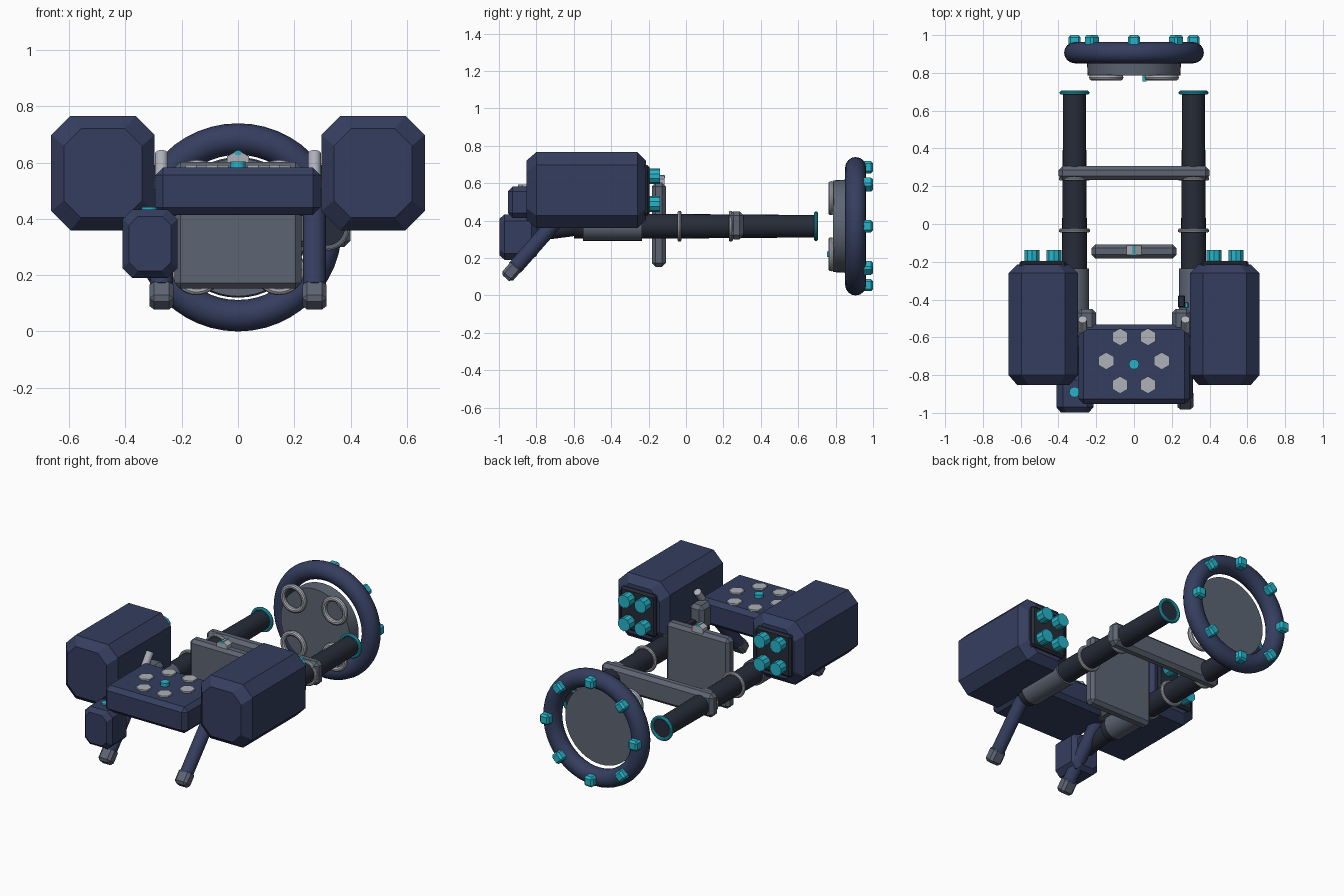
import bpy, bmesh, math
from mathutils import Vector, Matrix

if "Cube" in bpy.data.objects:
    bpy.data.objects.remove(bpy.data.objects["Cube"])


def material(name, rgb):
    m = bpy.data.materials.new(name)
    m.diffuse_color = (*rgb, 1)
    m.use_nodes = True
    m.node_tree.nodes["Principled BSDF"].inputs["Base Color"].default_value = m.diffuse_color
    return m


NAVY = material("navy", (0.035, 0.048, 0.115))
DARK = material("dark", (0.02, 0.025, 0.04))
CYAN = material("cyan", (0.02, 0.45, 0.58))
GREY = material("grey", (0.11, 0.13, 0.17))
LIGHT = material("light", (0.42, 0.44, 0.49))


def finish(name, bm, mat, matrix=Matrix(), smooth=False):
    bmesh.ops.recalc_face_normals(bm, faces=bm.faces[:])
    me = bpy.data.meshes.new(name)
    bm.to_mesh(me)
    bm.free()
    ob = bpy.data.objects.new(name, me)
    bpy.context.collection.objects.link(ob)
    me.materials.append(mat)
    ob.matrix_world = matrix
    if smooth:
        bpy.ops.object.select_all(action='DESELECT')
        ob.select_set(True)
        bpy.context.view_layer.objects.active = ob
        bpy.ops.object.shade_smooth_by_angle(angle=math.radians(35))
    return ob


def box(name, center, size, bevel, mat, rot=Matrix()):
    bm = bmesh.new()
    bmesh.ops.create_cube(bm, size=1)
    bmesh.ops.scale(bm, vec=size, verts=bm.verts)
    if bevel:
        bmesh.ops.bevel(bm, geom=bm.edges[:], offset=bevel, segments=1, affect='EDGES')
    return finish(name, bm, mat, Matrix.Translation(center) @ rot)


def rod(name, p, q, r1, mat, r2=None, sides=24):
    p, q = Vector(p), Vector(q)
    d = q - p
    bm = bmesh.new()
    bmesh.ops.create_cone(bm, cap_ends=True, segments=sides, radius1=r1,
                          radius2=r1 if r2 is None else r2, depth=d.length)
    rot = Matrix() if d.normalized().z > 0.999 else d.to_track_quat('Z', 'Y').to_matrix().to_4x4()
    return finish(name, bm, mat, Matrix.Translation((p + q) / 2) @ rot, sides > 8)


def ring(name, center, major, minor, mat, seg=32, sub=10):
    # hoop around the y axis
    bm = bmesh.new()
    rows = []
    for i in range(seg):
        a = 2 * math.pi * i / seg
        row = []
        for j in range(sub):
            b = 2 * math.pi * j / sub
            r = major + minor * math.cos(b)
            row.append(bm.verts.new((r * math.cos(a), minor * math.sin(b), r * math.sin(a))))
        rows.append(row)
    for i in range(seg):
        for j in range(sub):
            n, k = rows[(i + 1) % seg], (j + 1) % sub
            bm.faces.new((rows[i][j], rows[i][k], n[k], n[j]))
    return finish(name, bm, mat, Matrix.Translation(center), True)


def pod(name, center, w, h, chamfer, inset, ys, mat):
    # octagonal body along y, narrowed at both ends
    bm = bmesh.new()
    loops = []
    for y, k in zip(ys, (inset, 0, 0, inset)):
        a, b, c = w / 2 - k, h / 2 - k, chamfer * (0.9 if k else 1)
        pts = [(a, b - c), (a - c, b), (c - a, b), (-a, b - c),
               (-a, c - b), (c - a, -b), (a - c, -b), (a, c - b)]
        loops.append([bm.verts.new((x, y, z)) for x, z in pts])
    for l, m in zip(loops, loops[1:]):
        for i in range(8):
            j = (i + 1) % 8
            bm.faces.new((l[i], l[j], m[j], m[i]))
    bm.faces.new(loops[0])
    bm.faces.new(loops[-1])
    return finish(name, bm, mat, Matrix.Translation(center))


# Rear wheel: hoop, inner disc, blocks and front rings
ring("rear_hoop", (0, 0.907, 0.37), 0.314, 0.056, NAVY, 48, 16)
rod("rear_disc", (0, 0.785, 0.37), (0, 0.87, 0.37), 0.245, GREY, 0.25, 48)
for i in range(8):
    a = math.pi * i / 4
    box("hoop_block", (0.315 * math.cos(a), 0.965, 0.37 + 0.315 * math.sin(a)),
        (0.065, 0.07, 0.065), 0.012, CYAN, Matrix.Rotation(-a, 4, 'Y'))
for sx in (-1, 1):
    for sz in (-1, 1):
        ring("disc_ring", (sx * 0.147, 0.776, 0.37 + sz * 0.15), 0.075, 0.016, LIGHT)
box("disc_marker", (0.055, 0.78, 0.22), (0.02, 0.05, 0.03), 0, CYAN)

# Centre plate, its bolt, and the cross bar
box("centre_plate", (0, -0.145, 0.378), (0.45, 0.075, 0.45), 0.02, GREY)
rod("plate_bolt", (0, -0.165, 0.6), (0, -0.115, 0.6), 0.045, LIGHT, sides=6)
box("bolt_marker", (0, -0.14, 0.635), (0.02, 0.054, 0.015), 0, CYAN)
box("cross_bar", (0, 0.27, 0.375), (0.80, 0.075, 0.15), 0.022, GREY)

# Front slab with studs
box("front_slab", (0, -0.743, 0.498), (0.585, 0.42, 0.168), 0.026, NAVY)
for i in range(6):
    a = math.pi * i / 3
    x, y = 0.147 * math.cos(a), -0.725 + 0.127 / 0.866 * math.sin(a)
    rod("slab_stud", (x, y, 0.56), (x, y, 0.592), 0.046, LIGHT, sides=6)
rod("slab_button", (0, -0.743, 0.56), (0, -0.743, 0.605), 0.027, CYAN, sides=12)

for s in (-1, 1):
    x = s * 0.315
    # Long tube with sleeve and rings
    rod("tube", (x, -0.4, 0.37), (x, 0.695, 0.37), 0.068, DARK, 0.06)
    rod("tube_sleeve", (x, -0.55, 0.37), (x, -0.235, 0.37), 0.078, GREY)
    rod("tube_front_cap", (x, -0.6, 0.37), (x, -0.54, 0.37), 0.065, DARK)
    ring("tube_tip_ring", (x, 0.695, 0.37), 0.068, 0.011, CYAN)
    for y in (-0.035, 0.24):
        ring("tube_band", (x, y, 0.37), 0.072, 0.011, LIGHT)

    # Side pod with rear plate and nozzles
    pod("side_pod", (s * 0.48, 0, 0.563), 0.368, 0.407, 0.068, 0.045,
        (-0.852, -0.80, -0.26, -0.215), NAVY)
    box("pod_rear_plate", (s * 0.482, -0.22, 0.563), (0.25, 0.05, 0.27), 0.012, DARK)
    for dx in (-0.058, 0.058):
        for dz in (-0.074, 0.074):
            px, pz = s * 0.482 + dx, 0.563 + dz
            rod("pod_nozzle", (px, -0.21, pz), (px, -0.138, pz), 0.042, CYAN, sides=10)

    # Slanted leg with foot, upper bracket and piston rod
    lx = s * 0.272
    tilt = Matrix.Rotation(-math.atan2(0.66, 0.75), 4, 'X')
    rod("leg", (lx, -0.915, 0.148), (lx, -0.62, 0.483), 0.041, NAVY, sides=16)
    box("leg_foot", (lx, -0.932, 0.128), (0.086, 0.075, 0.095), 0.016, GREY, tilt)
    box("leg_bracket", (s * 0.25, -0.53, 0.49), (0.10, 0.16, 0.16), 0.022, GREY)
    rod("leg_piston", (lx, -0.58, 0.53), (lx, -0.505, 0.632), 0.023, LIGHT, sides=12)

# Left forward box on its stem, and right small sensor
pod("forward_box", (-0.313, 0, 0.312), 0.196, 0.243, 0.035, 0.024,
    (-0.998, -0.97, -0.825, -0.797), NAVY)
rod("forward_box_stem", (-0.315, -0.81, 0.34), (-0.315, -0.58, 0.37), 0.05, DARK)
rod("forward_box_button", (-0.315, -0.89, 0.42), (-0.315, -0.89, 0.443), 0.028, CYAN, sides=12)
box("sensor", (0.252, -0.41, 0.45), (0.038, 0.065, 0.07), 0.005, DARK)
box("sensor_light", (0.278, -0.43, 0.45), (0.02, 0.03, 0.03), 0.004, CYAN)
